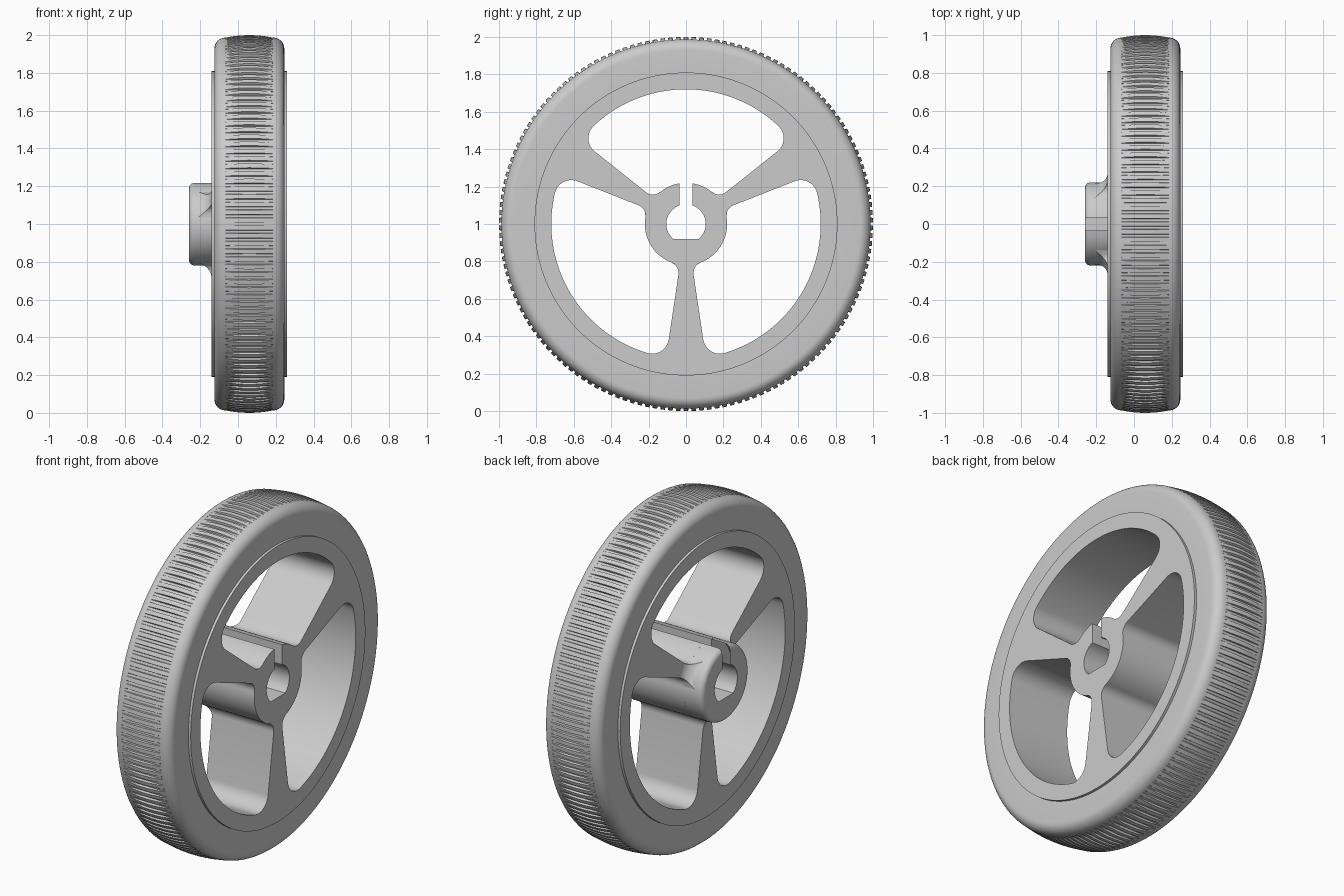
import bpy, bmesh
from math import sin, cos, asin, acos, radians, degrees, sqrt, pi
from mathutils import Matrix

cube = bpy.data.objects.get("Cube")
if cube:
    bpy.data.objects.remove(cube, do_unlink=True)

# Main sizes: the axle runs along x through AXLE_Z
AXLE_Z = 1.0
HUB_R, RIM_IN, RIM_OUT = 0.22, 0.72, 0.81
BODY_LOW, BODY_HIGH, HUB_END = -0.14, 0.26, -0.26
BORE_R, BORE_FLAT, SLOT = 0.105, 0.08, 0.035
SPOKE_HALF = 8.5               # half angle of a spoke, degrees
IN_FIL, OUT_FIL = 0.06, 0.09   # window corner radii
EDGE = 60 - SPOKE_HALF
TEETH = 150

grey = bpy.data.materials.new("light_grey")
grey.use_nodes = True
grey.diffuse_color = (0.6, 0.6, 0.6, 1)
grey.node_tree.nodes["Principled BSDF"].inputs["Base Color"].default_value = (0.6, 0.6, 0.6, 1)


def polar(r, a):
    """Point (y, z) at an angle in degrees, measured from the top."""
    return (r * sin(radians(a)), r * cos(radians(a)))


def arc(r, a, b, n, centre=(0, 0)):
    pts = [polar(r, a + (b - a) * i / n) for i in range(n + 1)]
    return [(p[0] + centre[0], p[1] + centre[1]) for p in pts]


def finish(name, bm):
    bmesh.ops.remove_doubles(bm, verts=bm.verts, dist=1e-5)
    bmesh.ops.recalc_face_normals(bm, faces=bm.faces)
    mesh = bpy.data.meshes.new(name)
    bm.to_mesh(mesh)
    bm.free()
    mesh.polygons.foreach_set("use_smooth", [True] * len(mesh.polygons))
    mesh.set_sharp_from_angle(angle=radians(30))
    mesh.materials.append(grey)
    obj = bpy.data.objects.new(name, mesh)
    obj.location.z = AXLE_Z
    bpy.context.collection.objects.link(obj)
    return obj


def loft(name, rings, close_u=True, close_v=False):
    """Skin a list of equally long point rings with quads."""
    bm = bmesh.new()
    vs = [[bm.verts.new(p) for p in ring] for ring in rings]
    n, m = len(vs), len(vs[0])
    for i in range(n if close_v else n - 1):
        for j in range(m if close_u else m - 1):
            a, b = vs[i], vs[(i + 1) % n]
            k = (j + 1) % m
            bm.faces.new((a[j], a[k], b[k], b[j]))
    return finish(name, bm)


# Outlines of the windows between spokes
def window_half(start):
    rc = HUB_R + IN_FIL
    ca = EDGE - degrees(asin(IN_FIL / rc))
    ro = RIM_IN - OUT_FIL
    co = EDGE - degrees(asin(OUT_FIL / ro))
    pts = arc(HUB_R, start, ca, 16)
    pts += arc(IN_FIL, ca + 180, EDGE + 90, 10, polar(rc, ca))[1:]
    pts += arc(OUT_FIL, EDGE + 90, co, 14, polar(ro, co))
    pts += arc(RIM_IN, co, 0, 24)[1:]
    return pts


def window(start=0):
    half = window_half(start)
    left = [(-y, z) for y, z in reversed(half[:-1])]
    return half + (left if start else left[:-1])


def rotate(pts, deg):
    c, s = cos(radians(deg)), sin(radians(deg))
    return [(y * c + z * s, z * c - y * s) for y, z in pts]


# Flat-sided bore, open to the slot at the top
slot_bore = degrees(asin(SLOT / BORE_R))
slot_hub = degrees(asin(SLOT / HUB_R))
flat = degrees(acos(-BORE_FLAT / BORE_R))
bore = arc(BORE_R, -slot_bore, -flat, 20) + arc(BORE_R, flat, slot_bore, 20)

outlines = [arc(RIM_OUT, 0, 360, 160)[:-1],
            window(slot_hub) + bore,
            rotate(window(), 120),
            rotate(window(), 240)]

# Wheel body: rim, spokes and inner hub as one extruded outline
curve = bpy.data.curves.new("body_outline", "CURVE")
curve.dimensions = "2D"
curve.fill_mode = "BOTH"
curve.extrude = (BODY_HIGH - BODY_LOW) / 2
for pts in outlines:
    sp = curve.splines.new("POLY")
    sp.points.add(len(pts) - 1)
    for p, (y, z) in zip(sp.points, pts):
        p.co = (y, z, 0, 1)
    sp.use_cyclic_u = True
helper = bpy.data.objects.new("body_outline", curve)
bpy.context.collection.objects.link(helper)
bpy.context.view_layer.update()
dg = bpy.context.evaluated_depsgraph_get()
flat_mesh = bpy.data.meshes.new_from_object(helper.evaluated_get(dg))
bm = bmesh.new()
bm.from_mesh(flat_mesh)
to_axle = Matrix(((0, 0, 1, (BODY_LOW + BODY_HIGH) / 2), (1, 0, 0, 0), (0, 1, 0, 0), (0, 0, 0, 1)))
bm.transform(to_axle)
bpy.data.objects.remove(helper, do_unlink=True)
bpy.data.meshes.remove(flat_mesh)
finish("wheel_body", bm)

# Protruding hub with a rounded outer edge, split by the slot
ROUND = 0.03
count = len(bore) - 1
rings = [[(BODY_LOW, y, z) for y, z in bore], [(HUB_END, y, z) for y, z in bore]]
for i in range(7):
    t = pi / 2 * i / 6
    r = HUB_R - ROUND + ROUND * sin(t)
    x = HUB_END + ROUND - ROUND * cos(t)
    a = degrees(asin(SLOT / r))
    rings.append([(x, y, z) for y, z in arc(r, -a, a - 360, count)])
rings.append([(BODY_LOW, y, z) for y, z in arc(HUB_R, -slot_hub, slot_hub - 360, count)])
loft("hub", rings, close_u=False, close_v=True)

# Curved gussets where the spokes meet the protruding hub
GUSSET = 0.07
rc = HUB_R + IN_FIL
tangent = sqrt(rc * rc - IN_FIL * IN_FIL)
swing = degrees(asin(IN_FIL / rc))
for k, angle in enumerate((60, 180, 300)):
    rings = []
    for i in range(13):
        r = HUB_R + GUSSET * i / 12
        half = SPOKE_HALF
        if r < tangent:
            c = (r * r + rc * rc - IN_FIL ** 2) / (2 * r * rc)
            half += swing - degrees(acos(min(1, c)))
        d = GUSSET - (r - HUB_R)
        rise = GUSSET - sqrt(max(0, GUSSET ** 2 - d * d))
        a, b = polar(r, angle - half), polar(r, angle + half)
        rings.append([(BODY_LOW, *a), (BODY_LOW - rise, *a),
                      (BODY_LOW - rise, *b), (BODY_LOW, *b)])
    loft("spoke_gusset_%d" % (k + 1), rings, close_u=False)

# Tyre: crowned profile with fine cross grooves cut to a constant radius
MID, CROWN, DROP, WIDE, SHOULDER = 0.06, 0.125, 0.013, 0.185, 0.93
side = [(CROWN * i / 6, 1 - DROP * (i / 6) ** 2) for i in range(7)]
for i in range(1, 9):
    t = pi / 2 * i / 8
    side.append((CROWN + (WIDE - CROWN) * sin(t),
                 SHOULDER + (1 - DROP - SHOULDER) * cos(t)))
side.append((WIDE, RIM_OUT - 0.01))
profile = [(-x, r) for x, r in reversed(side[1:])] + side
rings = []
for i in range(TEETH):
    for step, cut in ((-0.28, False), (0.28, False), (0.33, True), (0.67, True)):
        a = 360 * (i + step) / TEETH
        ring = []
        for x, r in profile:
            r = min(r, 1 - DROP) if cut else r
            ring.append((MID + x, *polar(r, a)))
        rings.append(ring)
loft("tyre", rings, close_u=False, close_v=True)
